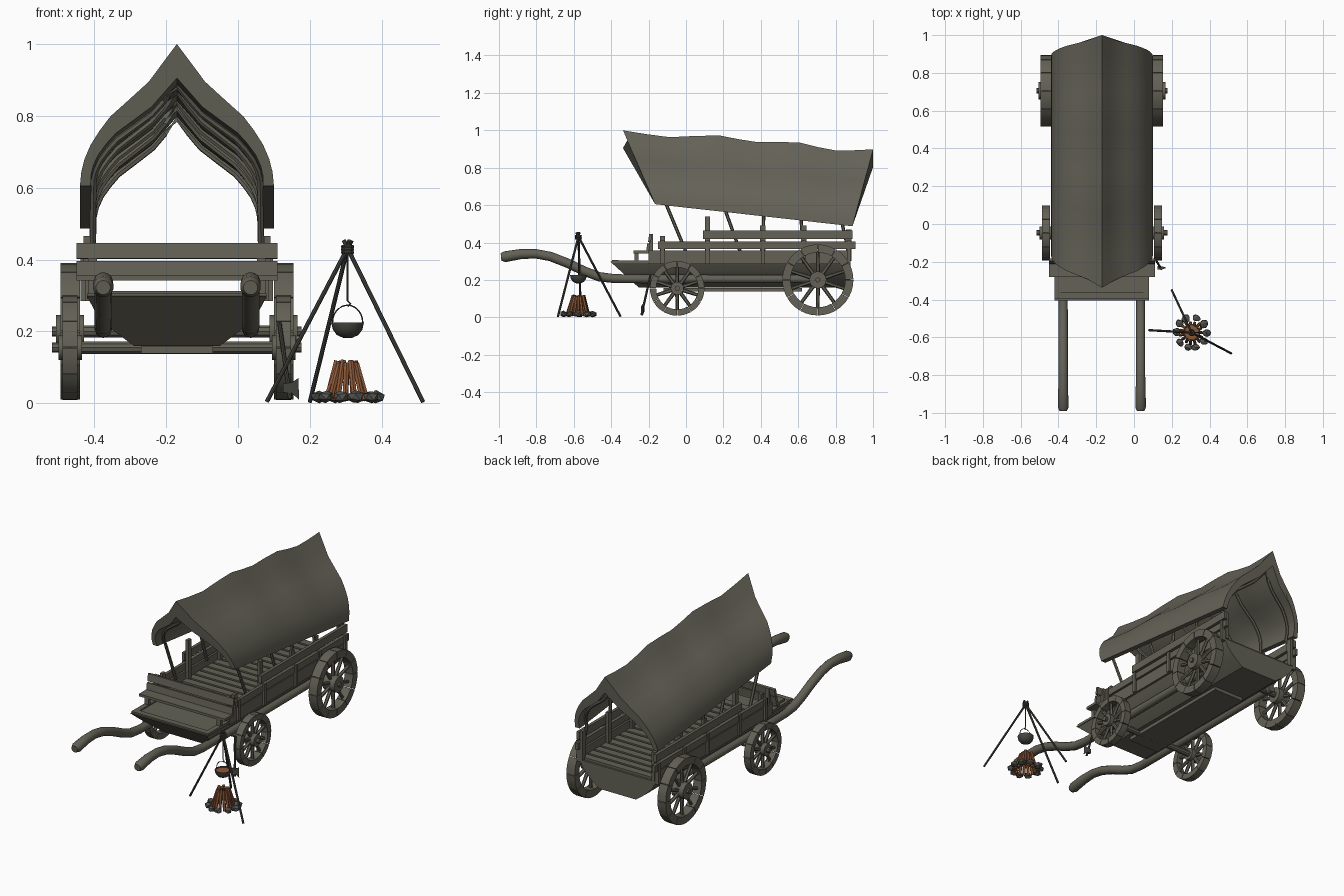
import bpy, bmesh, math, random
from mathutils import Vector, Matrix

if "Cube" in bpy.data.objects:
    bpy.data.objects.remove(bpy.data.objects["Cube"])
random.seed(4)
CX = -0.17  # wagon centre line

def material(name, c):
    m = bpy.data.materials.new(name)
    m.diffuse_color = (*c, 1)
    m.use_nodes = True
    m.node_tree.nodes["Principled BSDF"].inputs["Base Color"].default_value = m.diffuse_color
    return m
WOOD = material("weathered wood", (0.125, 0.12, 0.092))
CLOTH = material("canvas", (0.13, 0.125, 0.097))
IRON = material("dark iron", (0.06, 0.06, 0.052))
STONE = material("stone", (0.085, 0.085, 0.08))
LOG = material("firewood brown", (0.27, 0.10, 0.04))

class Part:
    """Collects primitives into one named object."""
    def __init__(self, name, mat):
        self.name, self.mat, self.bm = name, mat, bmesh.new()
    def box(self, x0, x1, y0, y1, z0, z1, rot=None):
        c = Vector(((x0+x1)/2, (y0+y1)/2, (z0+z1)/2))
        m = Matrix.Translation(c) @ (rot or Matrix()) @ Matrix.Diagonal((x1-x0, y1-y0, z1-z0, 1))
        bmesh.ops.create_cube(self.bm, size=1, matrix=m)
    def tube(self, pts, radii, n=10):
        pts = [Vector(p) for p in pts]
        if not isinstance(radii, (list, tuple)):
            radii = [radii]*len(pts)
        rings = []
        for i, p in enumerate(pts):
            d = (pts[min(i+1, len(pts)-1)] - pts[max(i-1, 0)]).normalized()
            ref = Vector((1, 0, 0)) if abs(d.x) < 0.8 else Vector((0, 0, 1))
            a = d.cross(ref).normalized()
            b = d.cross(a)
            rings.append([self.bm.verts.new(p + radii[i]*(a*math.cos(t)+b*math.sin(t)))
                          for t in (2*math.pi*k/n for k in range(n))])
        self.skin(rings)
    def skin(self, rings, cap=True):
        n = len(rings[0])
        for r, s in zip(rings, rings[1:]):
            for k in range(n):
                self.bm.faces.new((r[k], r[(k+1) % n], s[(k+1) % n], s[k]))
        if cap:
            self.bm.faces.new(rings[0][::-1])
            self.bm.faces.new(rings[-1])
    def done(self, smooth=True):
        bmesh.ops.recalc_face_normals(self.bm, faces=self.bm.faces)
        me = bpy.data.meshes.new(self.name)
        self.bm.to_mesh(me)
        self.bm.free()
        me.materials.append(self.mat)
        ob = bpy.data.objects.new(self.name, me)
        bpy.context.collection.objects.link(ob)
        if smooth:
            bpy.ops.object.select_all(action='DESELECT')
            ob.select_set(True)
            bpy.context.view_layer.objects.active = ob
            bpy.ops.object.shade_smooth_by_angle(angle=math.radians(32))
        return ob

# wheels: felloe blocks, spokes, hub and axle pin
def wheel(name, side, y, z, r, half, spokes=10, blocks=12):
    w = Part(name, WOOD)
    cx = CX + side*0.297
    def P(x, rad, a):
        return Vector((x, y+rad*math.cos(a), z+rad*math.sin(a)))
    for i in range(blocks):
        rings = []
        for k in range(4):
            a = 2*math.pi*(i + 0.015 + 0.97*k/3)/blocks
            rings.append([w.bm.verts.new(P(cx+sx*half, rr, a)) for sx, rr in
                          ((-1, r), (1, r), (1, r*0.77), (-1, r*0.77))])
        w.skin(rings)
    for i in range(spokes):
        a = 2*math.pi*(i+0.5)/spokes
        w.tube([P(cx, r*0.15, a), P(cx, r*0.8, a)], [0.011, 0.009], 6)
    w.tube([(cx-half-0.012, y, z), (cx+half+0.012, y, z)], r*0.24, 16)
    w.tube([(cx, y, z), (CX+side*0.347, y, z)], 0.014, 8)
    w.done()
for s, n in ((-1, "left"), (1, "right")):
    wheel("rear_wheel_"+n, s, 0.705, 0.2, 0.19, 0.027)
    wheel("front_wheel_"+n, s, -0.047, 0.155, 0.146, 0.021)

# axles and bolsters
ax = Part("axles", WOOD)
for y, z in ((0.705, 0.2), (-0.047, 0.155)):
    ax.tube([(CX-0.3, y, z), (CX+0.3, y, z)], 0.018, 10)
ax.box(CX-0.1, CX+0.1, -0.12, 0.62, 0.138, 0.158)
ax.done()

# hull: tapered trough with a raked front
hull = Part("wagon_hull", WOOD)
sec = [(0.25, 0.298), (0.225, 0.25), (0.18, 0.205), (0.12, 0.16)]
prof = sec + [(-x, z) for x, z in sec[::-1]]
hull.skin([[hull.bm.verts.new((CX+x, (-0.405 + (0.298-z)*1.1) if f == 0 else 0.88, z))
            for x, z in prof] for f in (0, 1)])
hull.done()

# floor slats laid across
fl = Part("floor_slats", WOOD)
for i in range(18):
    y = -0.17 + i*0.0585
    fl.box(CX-0.245, CX+0.245, y, y+0.044, 0.298, 0.312)
fl.done(False)

# side boards, rails and stakes
sb = Part("side_rails", WOOD)
for s in (-1, 1):
    def plank(a, b, y0, y1, z0, z1):
        x0, x1 = sorted((CX+s*a, CX+s*b))
        sb.box(x0, x1, y0, y1, z0, z1)
    plank(0.24, 0.256, -0.2, 0.88, 0.285, 0.357)
    plank(0.242, 0.26, -0.15, 0.905, 0.365, 0.405)
    plank(0.242, 0.26, 0.09, 0.89, 0.42, 0.465)
    for y, top in ((-0.125, 0.435), (0.115, 0.54), (0.41, 0.49), (0.63, 0.49), (0.87, 0.47)):
        plank(0.225, 0.243, y-0.014, y+0.014, 0.3, top)
        plank(0.256, 0.268, y-0.01, y+0.01, 0.285, 0.41)
sb.done(False)

# driver seat, backrest and footboard
st = Part("driver_bench", WOOD)
tilt = Matrix.Rotation(math.radians(-8), 4, 'X')
st.box(CX-0.28, CX+0.28, -0.2, -0.185, 0.402, 0.445, tilt)
st.box(CX-0.28, CX+0.28, -0.21, -0.195, 0.352, 0.395, tilt)
st.box(CX-0.28, CX+0.28, -0.28, -0.2, 0.342, 0.357)
for s in (-1, 1):
    x = CX + s*0.235
    st.box(x-0.012, x+0.012, -0.197, -0.177, 0.29, 0.445)
    st.box(x-0.012, x+0.012, -0.275, -0.255, 0.29, 0.345)
    st.box(x-0.015, x+0.015, -0.395, -0.2, 0.29, 0.305)
st.box(CX-0.25, CX+0.25, -0.395, -0.36, 0.295, 0.306)
st.done(False)

# shafts that run on under the body as side beams
path = [(-0.985, 0.322, 0.02), (-0.965, 0.324, 0.029), (-0.88, 0.338, 0.027), (-0.8, 0.34, 0.025),
        (-0.72, 0.325, 0.025), (-0.63, 0.29, 0.025), (-0.54, 0.247, 0.025), (-0.46, 0.217, 0.025),
        (-0.38, 0.207, 0.024), (-0.2, 0.205, 0.023), (0.75, 0.205, 0.022)]
for s, n in ((-1, "left"), (1, "right")):
    sh = Part("shaft_"+n, WOOD)
    sh.tube([(CX+s*0.205, y-0.004, z) for y, z, r in path], [r for y, z, r in path], 14)
    sh.done()

# canvas cover: thick pointed arch lofted along the wagon
arch = [(0, 1), (0.04, 0.865), (0.078, 0.735), (0.13, 0.615), (0.185, 0.49), (0.215, 0.39),
        (0.24, 0.29), (0.257, 0.19), (0.266, 0.1), (0.27, 0)]
ridge = [(0, 1.0), (0.09, 0.98), (0.188, 0.963), (0.29, 0.97), (0.388, 0.972), (0.46, 0.953), (0.536, 0.937),
         (0.62, 0.938), (0.708, 0.934), (0.78, 0.91), (0.848, 0.893), (0.92, 0.893), (1, 0.898)]
def cover(u, zt, x, h, inner):
    yt, yb, zb = -0.337+1.337*u, -0.165+1.055*u, 0.605-0.118*u
    z, y = zb + h*(zt-zb), yb + h*(yt-yb)
    ax_ = abs(x)
    if inner:
        z -= 0.095*h
        ax_ = max(0, ax_ - 0.03*(1-h))
    return Vector((CX + math.copysign(ax_, x), y, z))
full = [(-x, h) for x, h in arch[:0:-1]] + arch
cv = Part("canvas_cover", CLOTH)
cv.skin([[cv.bm.verts.new(cover(u, zt, x, h, False)) for x, h in full] +
         [cv.bm.verts.new(cover(u, zt, x, h, True)) for x, h in full[::-1]] for u, zt in ridge])
cv.done()

# bows holding up the canvas
bows = Part("canvas_bows", WOOD)
for u, zt, yb in ((0.06, 0.98, 0.0), (0.36, 0.965, 0.29), (0.55, 0.935, 0.41), (0.74, 0.92, 0.63), (0.95, 0.89, 0.87)):
    pts = [cover(u, zt, x*0.97, h, True) - Vector((0, 0, 0.004)) for x, h in full]
    feet = [Vector((CX-0.235, yb, 0.35)), Vector((CX+0.235, yb, 0.35))]
    bows.tube([feet[0]] + pts + [feet[1]], 0.009, 6)
bows.done()

# axe leaning by the front wheel
axe = Part("axe", IRON)
axe.tube([(0.145, -0.238, 0.012), (0.115, -0.19, 0.225)], 0.006, 8)
rings = [[(0.125, 0.03), (0.125, 0.055)], [(0.15, 0.028), (0.15, 0.058)], [(0.17, 0.01), (0.168, 0.07)]]
axe.skin([[axe.bm.verts.new((x, -0.232+t*w, z)) for (x, z), t in
           ((r[0], -1), (r[1], -1), (r[1], 1), (r[0], 1))] for r, w in zip(rings, (0.009, 0.008, 0.001))])
axe.done()

# tripod
FX, FY = 0.305, -0.575
tri = Part("tripod", IRON)
for fx, fy in ((0.08, -0.562), (0.2, -0.35), (0.515, -0.685)):
    foot, top = Vector((fx, fy, 0.004)), Vector((FX, FY, 0.432))
    tri.tube([foot, top + (top-foot)*0.05], 0.006, 8)
for k in range(3):
    tri.tube([(FX+0.014*math.cos(a), FY+0.014*math.sin(a), 0.42+0.008*k) for a in
              (2*math.pi*i/12 for i in range(13))], 0.005, 6)
tri.tube([(FX, FY, 0.43), (FX, FY, 0.285), (FX+0.008, FY, 0.277), (FX, FY, 0.27)], 0.003, 6)
tri.done()

# cooking pot with wire handle and stew
pot = Part("cooking_pot", IRON)
R, Z = 0.045, 0.225
pot.skin([[pot.bm.verts.new((FX+r*math.cos(a), FY+r*math.sin(a), z)) for a in
           (2*math.pi*k/18 for k in range(18))] for r, z in
          ((0.012, Z-0.043), (0.03, Z-0.035), (0.041, Z-0.02), (R, Z-0.003), (R, Z), (0.039, Z), (0.037, Z-0.01))])
pot.tube([(FX+0.042*math.cos(a), FY, Z+0.048*math.sin(a)) for a in
          (math.pi*k/14 for k in range(15))], 0.0022, 6)
pot.done()
stew = Part("stew", LOG)
stew.tube([(FX, FY, Z-0.012), (FX, FY, Z-0.005)], 0.038, 18)
stew.done()

# stacked firewood
logs = Part("firewood", LOG)
for i in range(15):
    a = 2*math.pi*i/15
    r0, r1 = random.uniform(0.05, 0.065), random.uniform(0.022, 0.034)
    logs.tube([(FX+r0*math.cos(a), FY+r0*math.sin(a), 0.008),
               (FX+r1*math.cos(a), FY+r1*math.sin(a), random.uniform(0.108, 0.12))], 0.0085, 6)
logs.done()

# ring of stones
ring = Part("fire_stones", STONE)
for i in range(10):
    a = 2*math.pi*(i+random.uniform(-0.15, 0.15))/10
    m = (Matrix.Translation((FX+0.08*math.cos(a), FY+0.08*math.sin(a), 0.018)) @ Matrix.Rotation(a, 4, 'Z')
         @ Matrix.Diagonal((random.uniform(0.018, 0.026), random.uniform(0.02, 0.027), 0.018, 1)))
    vs = bmesh.ops.create_icosphere(ring.bm, subdivisions=1, radius=1, matrix=m)['verts']
    for v in vs:
        v.co += Vector([random.uniform(-0.003, 0.003) for _ in range(3)])
        v.co.z = max(v.co.z, 0)
ring.done(False)
